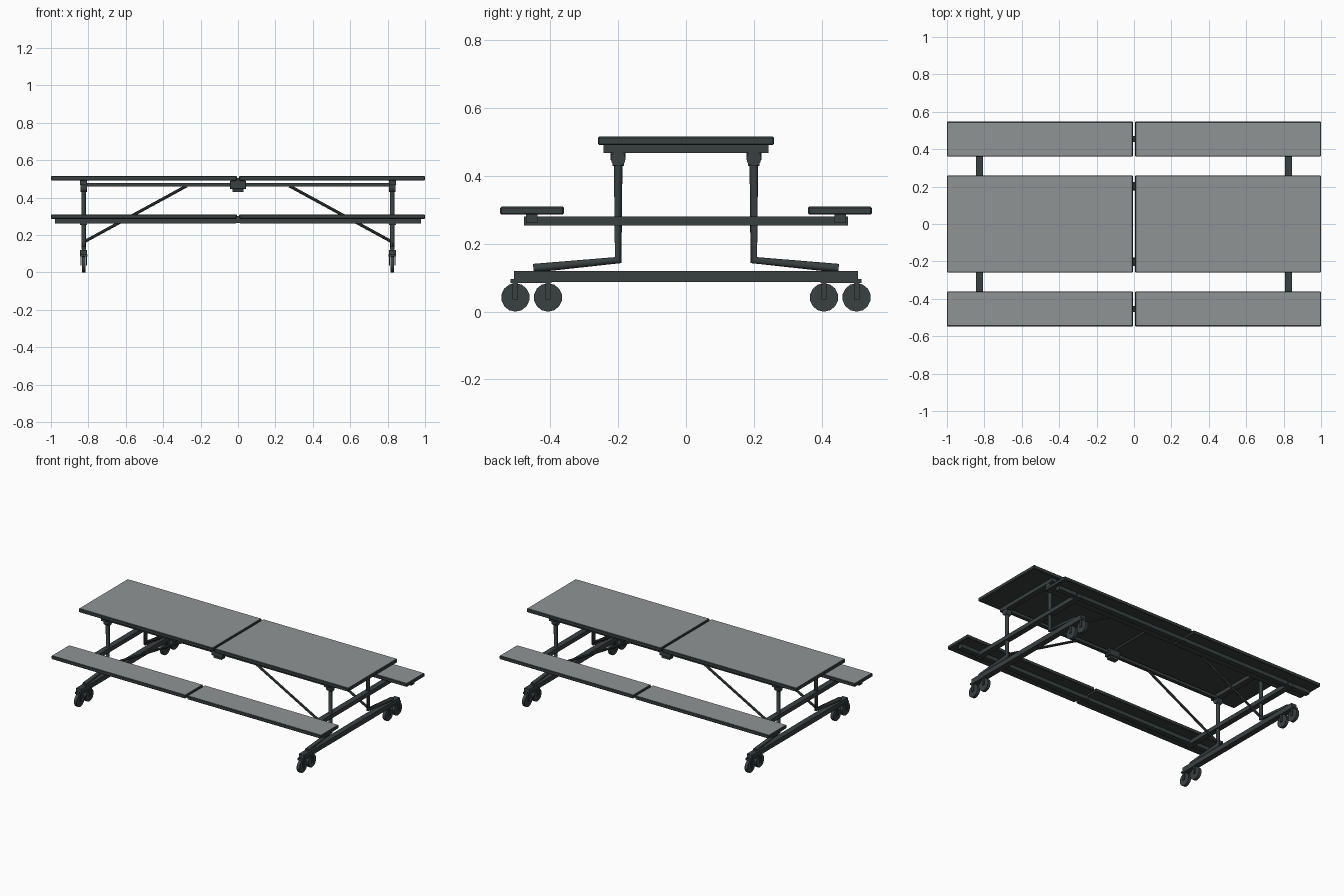
import bpy, bmesh
from math import pi
from mathutils import Vector

scene_cube = bpy.data.objects.get("Cube")
if scene_cube:
    bpy.data.objects.remove(scene_cube, do_unlink=True)


def material(name, rgb):
    m = bpy.data.materials.new(name)
    m.use_nodes = True
    m.diffuse_color = (*rgb, 1)
    m.node_tree.nodes["Principled BSDF"].inputs["Base Color"].default_value = (*rgb, 1)
    return m


DARK = material("dark metal", (0.042, 0.052, 0.052))
GREY = material("grey laminate", (0.28, 0.295, 0.295))


def finish(name, bm, smooth=False):
    me = bpy.data.meshes.new(name)
    bm.to_mesh(me)
    bm.free()
    me.materials.append(DARK)
    ob = bpy.data.objects.new(name, me)
    bpy.context.collection.objects.link(ob)
    if smooth:
        bpy.ops.object.select_all(action='DESELECT')
        ob.select_set(True)
        bpy.context.view_layer.objects.active = ob
        bpy.ops.object.shade_smooth_by_angle(angle=pi / 5)
    return ob


def box(name, xs, ys, zs, bevel=0):
    """Box spanning the given ranges, optionally with chamfered edges."""
    bm = bmesh.new()
    bmesh.ops.create_cube(bm, size=1)
    for v in bm.verts:
        v.co = [r[0] + (c + 0.5) * (r[1] - r[0]) for c, r in zip(v.co, (xs, ys, zs))]
    if bevel:
        bmesh.ops.bevel(bm, geom=bm.edges[:], offset=bevel, segments=1, affect='EDGES')
    return finish(name, bm)


def span(centre, half):
    return sorted((centre - half, centre + half))


def cylinder(name, a, b, radius, sides=12):
    a, b = Vector(a), Vector(b)
    bm = bmesh.new()
    bmesh.ops.create_cone(bm, cap_ends=True, segments=sides, radius1=radius,
                          radius2=radius, depth=(b - a).length)
    turn = (b - a).to_track_quat('Z', 'Y').to_matrix()
    for v in bm.verts:
        v.co = turn @ v.co + (a + b) / 2
    return finish(name, bm, True)


def tube(name, points, radius):
    """Bent tube along a polyline, mitred at the corner."""
    cu = bpy.data.curves.new(name, 'CURVE')
    cu.dimensions = '3D'
    cu.bevel_depth = radius
    cu.bevel_resolution = 2
    cu.use_fill_caps = True
    sp = cu.splines.new('POLY')
    sp.points.add(len(points) - 1)
    for p, co in zip(sp.points, points):
        p.co = (*co, 1)
    cu.materials.append(DARK)
    ob = bpy.data.objects.new(name, cu)
    bpy.context.collection.objects.link(ob)


def board(name, xs, ys, zs):
    """Panel with a dark edge band and a grey upper face."""
    ob = box(name, xs, ys, zs, 0.004)
    ob.data.materials.append(GREY)
    for f in ob.data.polygons:
        f.material_index = int(f.normal.z > 0.9)


SIDES = ((1, "left"), (-1, "right"))
ENDS = ((-1, "front"), (1, "back"))

for sx, side in SIDES:
    x = sx * 0.825
    across = span(x, 0.019)
    half = sorted((sx * 0.006, sx))

    # Hinged top panel and the frame at this end
    board(f"table_top_{side}", half, (-0.26, 0.26), (0.491, 0.516))
    box(f"top_cross_tube_{side}", across, (-0.243, 0.243), (0.468, 0.491))
    box(f"bench_cross_tube_{side}", across, (-0.478, 0.478), (0.254, 0.281))
    box(f"base_beam_{side}", across, (-0.507, 0.507), (0.088, 0.12))

    for sy, end in ENDS:
        tag = f"{side}_{end}"
        y = sy * 0.2

        # Bench panel with its support rail
        board(f"bench_{tag}", half, sorted((sy * 0.36, sy * 0.548)), (0.286, 0.31))
        box(f"bench_rail_{tag}", sorted((sx * 0.01, sx * 0.978)),
            span(sy * 0.455, 0.017), (0.261, 0.286))

        # Leg bent outwards along the base, with pivot and diagonal brace
        tube(f"leg_{tag}", [(x, y, 0.47), (x, y, 0.152), (x, sy * 0.45, 0.128)], 0.013)
        cylinder(f"leg_pivot_{tag}", (x - 0.018, y, 0.451), (x + 0.018, y, 0.451), 0.022)
        cylinder(f"brace_{tag}", (x, y, 0.162), (sx * 0.275, y, 0.462), 0.008, 8)

        # Casters: wheel, fork and mounting plate
        box(f"caster_plate_{tag}", span(x, 0.021), span(sy * 0.457, 0.061), (0.084, 0.096))
        for k, yc in enumerate((0.407, 0.503)):
            yc *= sy
            cylinder(f"caster_wheel_{tag}_{k}", (x - 0.01, yc, 0.042),
                     (x + 0.01, yc, 0.042), 0.042, 14)
            for s in (-1, 1):
                box(f"caster_fork_{tag}_{k}_{s}", span(x + s * 0.014, 0.003),
                    span(yc, 0.008), (0.036, 0.088))

for sy, end in ENDS:
    # Long rails under the top, centre latches and panel hinges
    y = sy * 0.2
    box(f"top_rail_{end}", (-0.825, 0.825), span(y, 0.011), (0.459, 0.478))
    box(f"centre_latch_{end}", (-0.043, 0.043), span(y, 0.022), (0.445, 0.491), 0.003)
    box(f"latch_base_{end}", (-0.03, 0.03), span(y, 0.017), (0.43, 0.446))
    box(f"top_hinge_{end}", (-0.012, 0.012), span(sy * 0.205, 0.02), (0.485, 0.505))
    box(f"bench_hinge_{end}", (-0.012, 0.012), span(sy * 0.455, 0.016), (0.265, 0.3))
